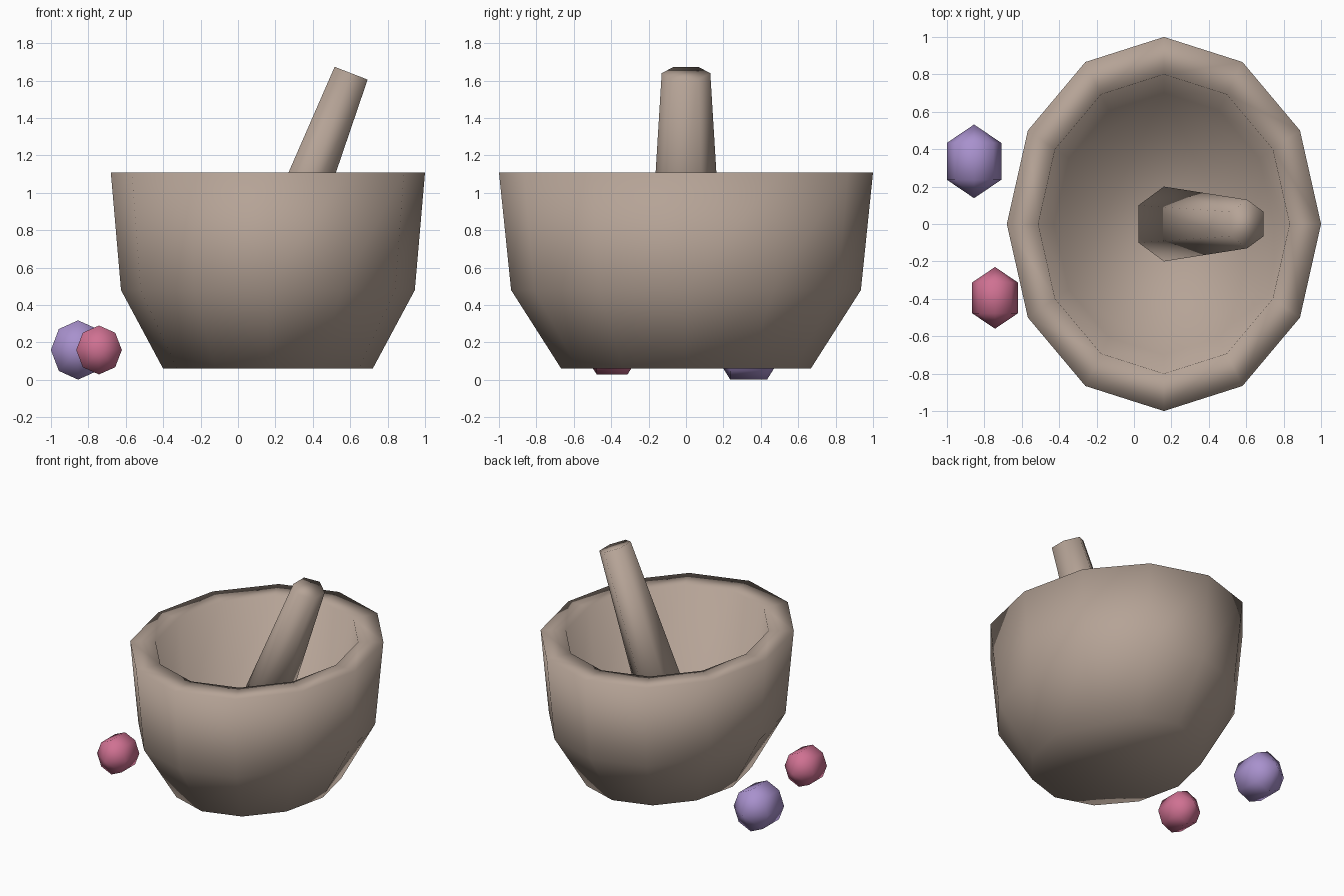
import bpy, bmesh, math
from mathutils import Matrix, Vector

if "Cube" in bpy.data.objects:
    bpy.data.objects.remove(bpy.data.objects["Cube"])

X_SQUASH = 0.84  # everything is slightly narrower in x than in y


def material(name, rgb):
    m = bpy.data.materials.new(name)
    m.diffuse_color = (*rgb, 1.0)
    m.use_nodes = True
    m.node_tree.nodes["Principled BSDF"].inputs["Base Color"].default_value = m.diffuse_color
    return m


stone = material("stone", (0.462, 0.366, 0.305))
purple = material("purple", (0.392, 0.283, 0.610))
pink = material("pink", (0.624, 0.165, 0.287))


def finish(name, bm, mat):
    bmesh.ops.recalc_face_normals(bm, faces=bm.faces[:])
    for f in bm.faces:
        f.smooth = True
    mesh = bpy.data.meshes.new(name)
    bm.to_mesh(mesh)
    bm.free()
    mesh.materials.append(mat)
    obj = bpy.data.objects.new(name, mesh)
    bpy.context.collection.objects.link(obj)
    return obj


def lathe(name, profile, sides, matrix, mat, start=0.0):
    """Join rings of (radius, height) and cap both ends."""
    bm = bmesh.new()
    rings = []
    for r, h in profile:
        angles = [start + 2 * math.pi * i / sides for i in range(sides)]
        rings.append([bm.verts.new(matrix @ Vector(
            (r * X_SQUASH * math.cos(a), r * math.sin(a), h))) for a in angles])
    for lo, hi in zip(rings, rings[1:]):
        for i in range(sides):
            j = (i + 1) % sides
            bm.faces.new((lo[i], lo[j], hi[j], hi[i]))
    bm.faces.new(rings[0][::-1])
    bm.faces.new(rings[-1])
    return finish(name, bm, mat)


# Mortar: outside from the base up, over the rim, down to the inner floor
lathe("mortar_bowl",
      [(0.667, 0.06), (0.935, 0.48), (1.0, 1.11), (0.80, 1.11), (0.70, 0.45)],
      12, Matrix.Translation((0.16, 0, 0)), stone)

# Pestle: tapered six-sided rod leaning to the right
lean = Matrix.Translation((0.16, 0, 0.493)) @ Matrix.Rotation(math.radians(21.2), 4, 'Y')
lathe("pestle", [(0.20, 0.0), (0.13, 1.23)], 6, lean, stone, math.radians(30))


# Berries: low-poly balls with their poles along y
def berry(name, centre, size, mat):
    bm = bmesh.new()
    bmesh.ops.create_uvsphere(bm, u_segments=8, v_segments=3, radius=1.0)
    m = (Matrix.Translation(centre) @ Matrix.Diagonal((*size, 1.0))
         @ Matrix.Rotation(math.radians(90), 4, 'X'))
    bmesh.ops.transform(bm, matrix=m, verts=bm.verts[:])
    return finish(name, bm, mat)


berry("purple_berry", (-0.855, 0.335, 0.16), (0.168, 0.197, 0.183), purple)
berry("pink_berry", (-0.743, -0.395, 0.16), (0.141, 0.165, 0.151), pink)
